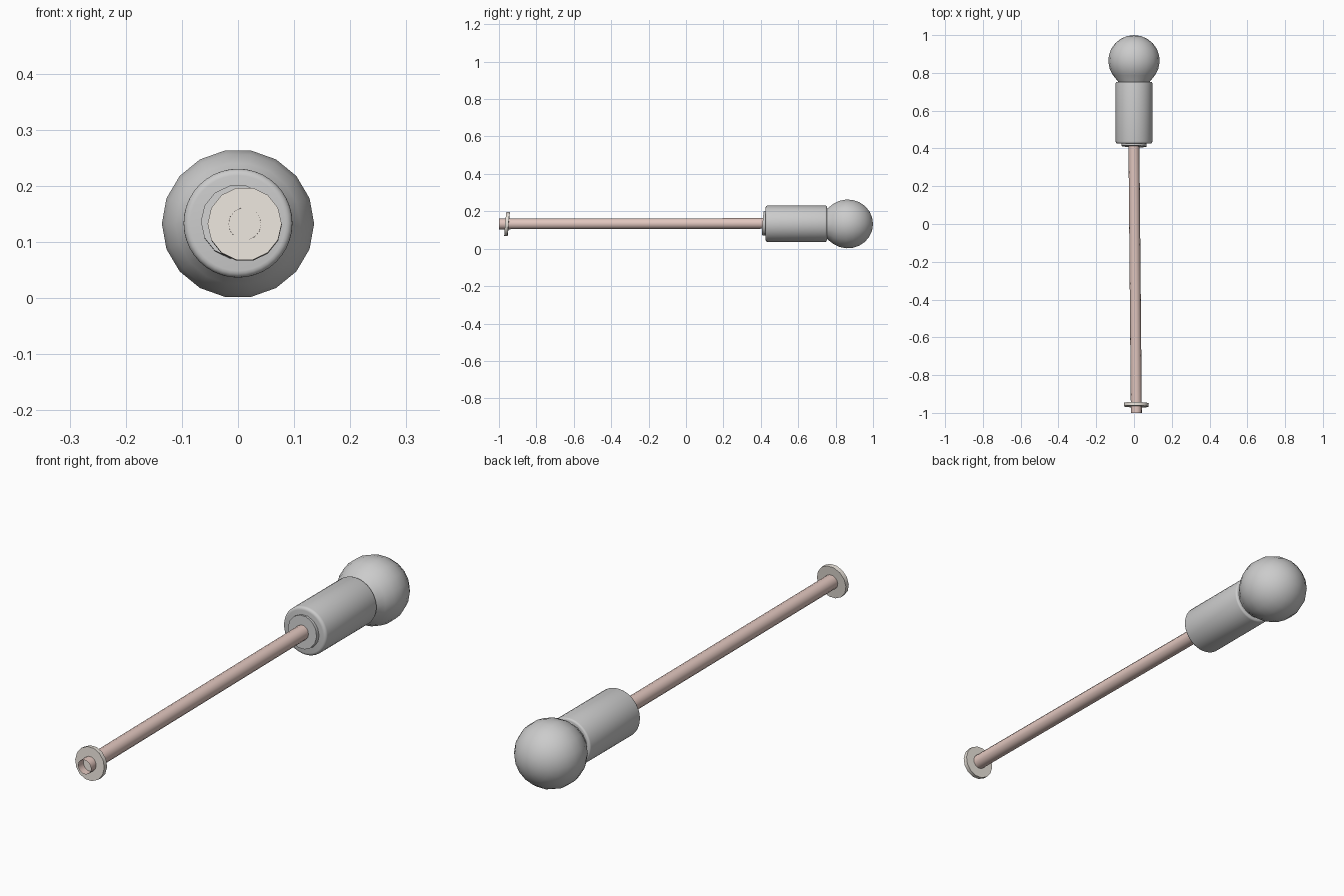
import bpy, math
from mathutils import Vector, Matrix

if "Cube" in bpy.data.objects:
    bpy.data.objects.remove(bpy.data.objects["Cube"])


def material(name, color):
    m = bpy.data.materials.new(name)
    m.diffuse_color = (*color, 1)
    m.use_nodes = True
    m.node_tree.nodes["Principled BSDF"].inputs["Base Color"].default_value = m.diffuse_color
    return m


def lathe(name, profile, sides, center, tilt=(0, 0), mat=None, angle=35):
    """Spin (y, radius) points around the y axis; tilt = lean in x and z per unit y."""
    verts, faces, rings = [], [], []
    axis = Vector((tilt[0], 1, tilt[1])).normalized()
    rot = Vector((0, 1, 0)).rotation_difference(axis).to_matrix()
    for y, r in profile:
        n = 1 if r == 0 else sides
        start = len(verts)
        for i in range(n):
            a = 2 * math.pi * i / sides
            verts.append(rot @ Vector((r * math.cos(a), y, r * math.sin(a))) + Vector(center))
        rings.append([start + i % n for i in range(sides)])
    for a, b in zip(rings, rings[1:]):
        for i in range(sides):
            j = (i + 1) % sides
            quad = [a[i], b[i], b[j], a[j]]
            faces.append(list(dict.fromkeys(quad)))
    mesh = bpy.data.meshes.new(name)
    mesh.from_pydata(verts, [], faces)
    ob = bpy.data.objects.new(name, mesh)
    bpy.context.collection.objects.link(ob)
    if mat:
        mesh.materials.append(mat)
    bpy.ops.object.select_all(action='DESELECT')
    bpy.context.view_layer.objects.active = ob
    ob.select_set(True)
    bpy.ops.object.shade_smooth_by_angle(angle=math.radians(angle))
    return ob


Z = 0.1325
copper = material("rod_copper", (0.76, 0.57, 0.52))
cream = material("washer_cream", (0.80, 0.75, 0.69))

# Long open tube, leaning slightly towards +x at the front
lathe("rod", [(-0.71, 0.029), (0.72, 0.029)], 14, (0.006, -0.29, Z + 0.001),
      (-0.009, 0.002), copper)

# Thin washers at both ends of the rod
disc = [(-0.009, 0), (-0.009, 0.066), (0.009, 0.066), (0.009, 0)]
lathe("end_washer", disc, 14, (0.012, -0.957, Z - 0.001), (0.02, -0.09), cream)
lathe("collar_washer", disc, 14, (0, 0.42, Z + 0.003), (0.03, -0.08))

# Handle barrel with rounded rims
R = 0.097
barrel = [(0.425, 0)]
for k in range(5):
    a = math.pi / 2 * k / 4
    barrel.append((0.437 - 0.012 * math.cos(a), R - 0.012 + 0.012 * math.sin(a)))
for k in range(4):
    a = math.pi / 2 * k / 3
    barrel.append((0.745 + 0.008 * math.sin(a), R - 0.008 + 0.008 * math.cos(a)))
barrel.append((0.753, 0))
lathe("barrel", barrel, 40, (0, 0, Z + 0.001))

# Ball knob with a tapered neck
ball = [(0.735, 0), (0.735, 0.078), (0.755, 0.085)]
for k in range(9):
    a = math.radians(-35 + 125 * k / 8)
    ball.append((0.865 + 0.135 * math.sin(a), 0 if k == 8 else 0.136 * math.cos(a)))
knob = lathe("ball_knob", ball, 18, (0, 0, Z), angle=50)
knob.scale.z = 0.975
knob.location.z = Z * 0.025
